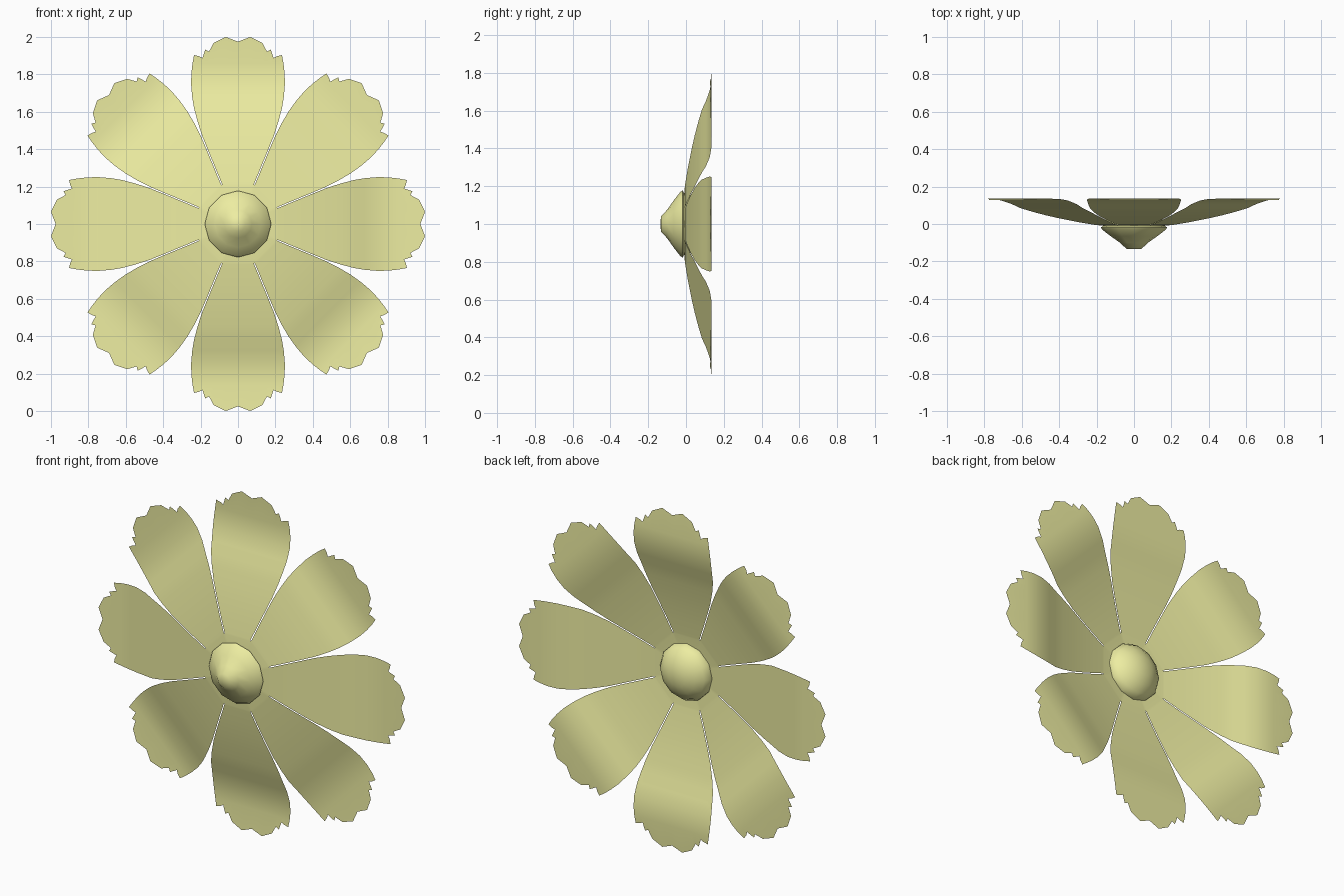
import bpy, bmesh, math
from mathutils import Matrix, Vector

if "Cube" in bpy.data.objects:
    bpy.data.objects.remove(bpy.data.objects["Cube"])

CENTER = Vector((0, 0, 1))
TAN = math.tan(math.pi / 8)

mat = bpy.data.materials.new("petal_yellow")
mat.diffuse_color = (0.85, 0.85, 0.36, 1)
mat.use_nodes = True
mat.node_tree.nodes["Principled BSDF"].inputs["Base Color"].default_value = mat.diffuse_color


def finish(name, bm, angle):
    bmesh.ops.remove_doubles(bm, verts=bm.verts, dist=0.0005)
    bmesh.ops.recalc_face_normals(bm, faces=bm.faces)
    mesh = bpy.data.meshes.new(name)
    bm.to_mesh(mesh)
    bm.free()
    mesh.materials.append(mat)
    ob = bpy.data.objects.new(name, mesh)
    ob.location = CENTER
    bpy.context.collection.objects.link(ob)
    bpy.ops.object.select_all(action='DESELECT')
    ob.select_set(True)
    bpy.context.view_layer.objects.active = ob
    bpy.ops.object.shade_smooth_by_angle(angle=math.radians(angle))
    return ob


def interp(table, a):
    for (a0, v0), (a1, v1) in zip(table, table[1:]):
        if a <= a1:
            return v0 + (v1 - v0) * (a - a0) / (a1 - a0)
    return table[-1][1]


# Petals: distance along petal -> depth, and -> half width
depth = [(0, -0.015), (0.18, -0.01), (0.3, 0.01), (0.4, 0.03), (0.49, 0.05),
         (0.615, 0.082), (0.71, 0.118), (0.79, 0.133), (0.86, 0.135), (1.0, 0.128)]
rows = [(0.1, 0.1 * TAN), (0.205, 0.205 * TAN), (0.215, 0.215 * TAN - 0.003),
        (0.3, 0.3 * TAN - 0.003), (0.4, 0.4 * TAN - 0.003), (0.47, 0.191),
        (0.55, 0.217), (0.62, 0.235), (0.68, 0.245), (0.75, 0.251),
        (0.81, 0.249), (0.86, 0.243)]
# Ragged tip, right half: (across, along)
tip = [(0, 0.975), (0.065, 1.0), (0.13, 0.968), (0.155, 0.922), (0.175, 0.933),
       (0.19, 0.887), (0.208, 0.897), (0.235, 0.903)]
tip = [(-x, a) for x, a in reversed(tip[1:])] + tip

bm = bmesh.new()
for k in range(8):
    rot = Matrix.Rotation(k * math.pi / 4, 3, 'Y')
    grid = [[(x / 0.235 * w, a) for x, _ in tip] for a, w in rows] + [tip]
    vs = [[bm.verts.new(rot @ Vector((x, interp(depth, a), a))) for x, a in row]
          for row in grid]
    for r0, r1 in zip(vs, vs[1:]):
        for i in range(len(tip) - 1):
            bm.faces.new((r0[i], r0[i + 1], r1[i + 1], r1[i]))
finish("petals", bm, 60)


# Turned 12-sided domes about the y axis: profile of (radius, y)
def lathe(name, profile):
    bm = bmesh.new()
    vs = [bm.verts.new((r, y, 0)) for r, y in profile]
    es = [bm.edges.new(p) for p in zip(vs, vs[1:])]
    bmesh.ops.spin(bm, geom=vs + es, cent=(0, 0, 0), axis=(0, 1, 0),
                   angle=2 * math.pi, steps=12)
    return finish(name, bm, 60)


lathe("front_bud", [(0, -0.135), (0.04, -0.133), (0.075, -0.1), (0.125, -0.065),
                    (0.17, -0.03), (0.178, -0.018), (0.16, -0.008)])
lathe("back_dome", [(0.165, -0.012), (0.165, 0.005), (0.145, 0.035),
                    (0.105, 0.065), (0.055, 0.085), (0, 0.09)])
